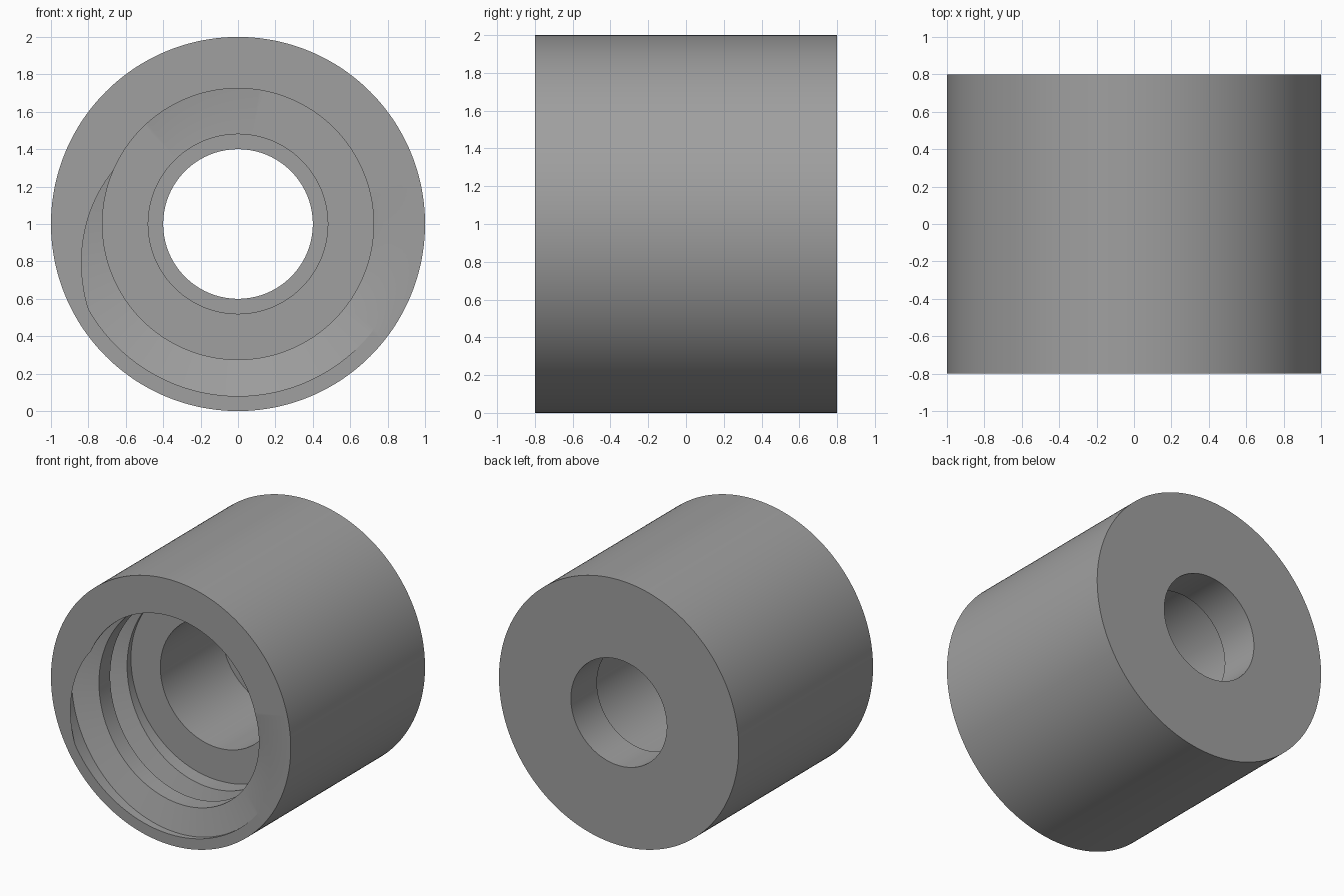
import bpy, bmesh, math

if "Cube" in bpy.data.objects:
    bpy.data.objects.remove(bpy.data.objects["Cube"])

SEGMENTS = 240
HALF_LENGTH = 0.8
MINOR, MAJOR = 0.725, 0.92        # thread radii
PITCH, THREAD_DEPTH = 0.335, 0.56
FLAT, WIDE = 0.052, 0.101         # half widths of the groove bottom and mouth
START = 265.5                     # angle at which the groove centre leaves the front


def groove_radius(depth, centre):
    """Radius of the threaded wall at a depth from the front face."""
    off = (depth - centre + PITCH / 2) % PITCH - PITCH / 2
    t = (WIDE - abs(off)) / (WIDE - FLAT)
    return MINOR + (MAJOR - MINOR) * min(1, max(0, t))


def section(degrees):
    """Closed half section as (depth, radius) pairs."""
    centre = -(degrees - START) / 360 * PITCH
    depths = [0.0]
    for turn in range(-1, 4):
        for off in (-WIDE, -FLAT, FLAT, WIDE):
            depths.append(min(THREAD_DEPTH, max(0, centre + turn * PITCH + off)))
    depths.append(THREAD_DEPTH)
    wall = [(d, groove_radius(d, centre)) for d in depths]
    # front rim, threaded wall, floor, wide bore, narrow bore, back face
    return [(0, 1)] + wall + [(THREAD_DEPTH, 0.48), (1.29, 0.48),
                              (1.29, 0.40), (1.6, 0.40), (1.6, 1)]


# Threaded sleeve swept around the y axis
bm = bmesh.new()
columns = []
for i in range(SEGMENTS + 1):
    a = 2 * math.pi * i / SEGMENTS
    columns.append([bm.verts.new((r * math.cos(a), d - HALF_LENGTH, 1 + r * math.sin(a)))
                    for d, r in section(360 * i / SEGMENTS)])
for left, right in zip(columns, columns[1:]):
    n = len(left)
    for j in range(n):
        k = (j + 1) % n
        bm.faces.new((left[j], left[k], right[k], right[j]))
# Merge the seam and the clamped groove ends
bmesh.ops.remove_doubles(bm, verts=bm.verts, dist=0.0002)
bmesh.ops.dissolve_degenerate(bm, edges=bm.edges, dist=0.0001)
bmesh.ops.recalc_face_normals(bm, faces=bm.faces)

mesh = bpy.data.meshes.new("threaded_sleeve")
bm.to_mesh(mesh)
bm.free()
sleeve = bpy.data.objects.new("threaded_sleeve", mesh)
bpy.context.collection.objects.link(sleeve)

grey = bpy.data.materials.new("grey")
grey.diffuse_color = (0.35, 0.35, 0.35, 1)
grey.use_nodes = True
grey.node_tree.nodes["Principled BSDF"].inputs["Base Color"].default_value = grey.diffuse_color
mesh.materials.append(grey)

bpy.context.view_layer.objects.active = sleeve
sleeve.select_set(True)
bpy.ops.object.shade_smooth_by_angle(angle=math.radians(30))
